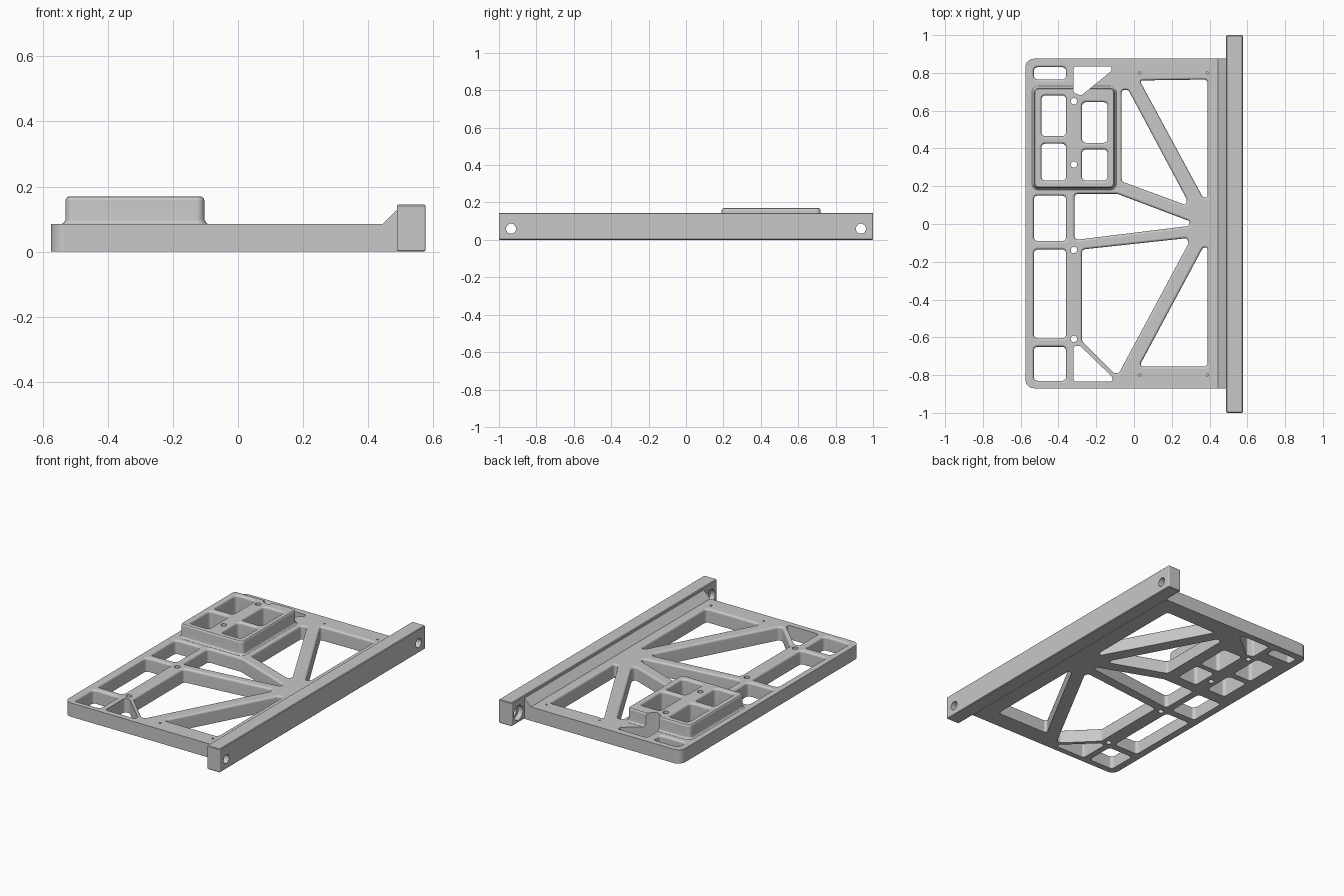
import bpy, bmesh, math
from mathutils import Vector, Matrix

cube = bpy.data.objects.get("Cube")
if cube:
    bpy.data.objects.remove(cube)

grey = bpy.data.materials.new("plain grey")
grey.use_nodes = True
GREY = (0.58, 0.58, 0.58, 1)
grey.diffuse_color = GREY
grey.node_tree.nodes["Principled BSDF"].inputs["Base Color"].default_value = GREY

TOP, BLOCK_TOP, BAR_TOP = 0.085, 0.17, 0.145
FILLET, EASE = 0.013, 0.004
STRAIGHT = [(-0.1, 0), (0.3, 0)]


def rect(x0, x1, y0, y1):
    return [(x0, y0), (x1, y0), (x1, y1), (x0, y1)]


def outline(corners, radii, grow, steps=5):
    """Convex counter-clockwise polygon with rounded corners, offset outwards."""
    pts = [Vector(c) for c in corners]
    n, out = len(pts), []
    for i, p in enumerate(pts):
        a, b = p - pts[i - 1], pts[(i + 1) % n] - p
        turn = a.angle(b)
        r = min(radii[i], 0.45 * min(a.length, b.length) / math.tan(turn / 2))
        na = Vector((a.y, -a.x)).normalized()
        nb = Vector((b.y, -b.x)).normalized()
        centre = p - (na + nb) * (r / (1 + na.dot(nb)))
        start = math.atan2(na.y, na.x)
        for k in range(steps + 1):
            t = start + turn * k / steps
            out.append(centre + Vector((math.cos(t), math.sin(t))) * (r + grow))
    return out


def loft(bm, corners, levels, radius=0.02):
    """Closed solid through offset outlines, levels are (z, offset)."""
    area = sum(p[0] * q[1] - q[0] * p[1]
               for p, q in zip(corners, corners[1:] + corners[:1]))
    if area < 0:
        corners = corners[::-1]
    radii = radius if isinstance(radius, list) else [radius] * len(corners)
    rings = [[bm.verts.new((p.x, p.y, z)) for p in outline(corners, radii, d)]
             for z, d in levels]
    n = len(rings[0])
    for lo, hi in zip(rings, rings[1:]):
        for i in range(n):
            j = (i + 1) % n
            bm.faces.new((lo[i], lo[j], hi[j], hi[i]))
    bm.faces.new(rings[0][::-1])
    bm.faces.new(rings[-1])


def flare(top):
    """Straight wall that opens in a rounded lip at the given height."""
    lip = [(top - FILLET * (1 - math.sin(t)), FILLET * (1 - math.cos(t)))
           for t in (0, math.pi / 6, math.pi / 3, math.pi / 2)]
    return [(-0.1, 0)] + lip + [(top + 0.1, FILLET)]


def drill(bm, centre, radius, length, axis="Z"):
    rot = Matrix.Rotation(math.pi / 2, 4, "Y") if axis == "X" else Matrix()
    bmesh.ops.create_cone(bm, cap_ends=True, segments=20, radius1=radius, radius2=radius,
                          depth=length, matrix=Matrix.Translation(centre) @ rot)


def make(name, bm):
    bmesh.ops.recalc_face_normals(bm, faces=bm.faces)
    mesh = bpy.data.meshes.new(name)
    bm.to_mesh(mesh)
    bm.free()
    ob = bpy.data.objects.new(name, mesh)
    bpy.context.collection.objects.link(ob)
    mesh.materials.append(grey)
    return ob


def finish(ob, cutters=()):
    bpy.ops.object.select_all(action="DESELECT")
    ob.select_set(True)
    bpy.context.view_layer.objects.active = ob
    for cutter in cutters:
        mod = ob.modifiers.new("cut", "BOOLEAN")
        mod.operation, mod.solver, mod.object = "DIFFERENCE", "EXACT", cutter
        bpy.ops.object.modifier_apply(modifier=mod.name)
    bpy.ops.object.shade_smooth_by_angle(angle=math.radians(35))
    ob.modifiers.new("even shading", "WEIGHTED_NORMAL").keep_sharp = True


# Lightening pockets that only pass through the plate
bm = bmesh.new()
pockets = [rect(-0.53, -0.36, y0, y1) for y0, y1 in
           ((0.765, 0.83), (-0.09, 0.15), (-0.605, -0.135), (-0.83, -0.65))]
pockets += [
    [(-0.315, 0.16), (-0.09, 0.16), (0.295, 0.015), (0.295, -0.01), (-0.315, -0.085)],
    [(-0.275, -0.135), (0.28, -0.075), (0.29, -0.1), (-0.08, -0.79), (-0.105, -0.79), (-0.275, -0.62)],
    [(0.035, -0.74), (0.04, -0.755), (0.39, -0.755), (0.39, -0.125), (0.365, -0.125)],
    [(0.035, 0.75), (0.04, 0.76), (0.39, 0.765), (0.39, 0.14), (0.365, 0.14)],
    [(-0.065, 0.71), (-0.03, 0.71), (0.28, 0.13), (0.275, 0.1), (-0.065, 0.225)],
]
for pocket in pockets:
    loft(bm, pocket, flare(TOP))
# Corner pocket beside the thin brace keeps a sharp rim
loft(bm, [(-0.32, -0.645), (-0.285, -0.645), (-0.115, -0.81), (-0.115, -0.835), (-0.32, -0.835)],
     STRAIGHT, 0.015)
for x in (0.03, 0.39):
    for y in (-0.8, 0.8):
        drill(bm, (x, y, TOP), 0.006, 0.06)
plate_cutter = make("plate_cutter", bm)

# Pockets and screw holes shared by the plate and the raised block
bm = bmesh.new()
for x0, x1, y0, y1 in ((-0.49, -0.36, 0.465, 0.68), (-0.49, -0.36, 0.23, 0.425),
                       (-0.275, -0.14, 0.43, 0.645), (-0.275, -0.14, 0.23, 0.395)):
    loft(bm, rect(x0, x1, y0, y1), flare(BLOCK_TOP))
loft(bm, [(-0.32, 0.835), (-0.12, 0.835), (-0.12, 0.81), (-0.28, 0.68), (-0.32, 0.695)],
     STRAIGHT, 0.015)
for y in (0.65, 0.315, -0.138, -0.608):
    drill(bm, (-0.318, y, 0.1), 0.017, 0.5)
shared_cutter = make("shared_cutter", bm)

# Bolt holes with counterbores in the end bar
bm = bmesh.new()
for y in (-0.935, 0.935):
    drill(bm, (0.53, y, 0.06), 0.027, 0.3, "X")
bolt_cutter = make("bolt_cutter", bm)
bm = bmesh.new()
for y in (-0.935, 0.935):
    drill(bm, (0.48, y, 0.06), 0.045, 0.08, "X")
counterbore_cutter = make("counterbore_cutter", bm)

# Flat ribbed plate
bm = bmesh.new()
loft(bm, rect(-0.575, 0.49, -0.87, 0.875), [(0, 0), (TOP, 0)], [0.045, 0.001, 0.001, 0.045])
plate = make("ribbed_plate", bm)
finish(plate, (plate_cutter, shared_cutter))

# Raised block with a rounded rim and a filleted foot
bm = bmesh.new()
loft(bm, rect(-0.53, -0.103, 0.19, 0.72),
     [(TOP - 0.003, 0.011), (TOP, 0.011), (0.089, 0.005), (0.098, 0), (0.157, 0),
      (0.163, -0.002), (0.168, -0.006), (BLOCK_TOP, -0.013)], 0.025)
block = make("raised_block", bm)
finish(block, (shared_cutter,))

# Sloped strip between plate and bar
bm = bmesh.new()
ends = [[bm.verts.new((x, y, z)) for x, z in ((0.445, TOP), (0.49, TOP), (0.49, 0.13))]
        for y in (-0.87, 0.875)]
bm.faces.new(ends[0])
bm.faces.new(ends[1])
for i in range(3):
    j = (i + 1) % 3
    bm.faces.new((ends[0][i], ends[0][j], ends[1][j], ends[1][i]))
finish(make("sloped_strip", bm))

# Long end bar with softened edges
bm = bmesh.new()
loft(bm, rect(0.488, 0.576, -1, 1),
     [(0, -EASE), (EASE, 0), (BAR_TOP - EASE, 0), (BAR_TOP, -EASE)], 0.006)
finish(make("end_bar", bm), (bolt_cutter, counterbore_cutter))

for cutter in (plate_cutter, shared_cutter, bolt_cutter, counterbore_cutter):
    bpy.data.objects.remove(cutter)
